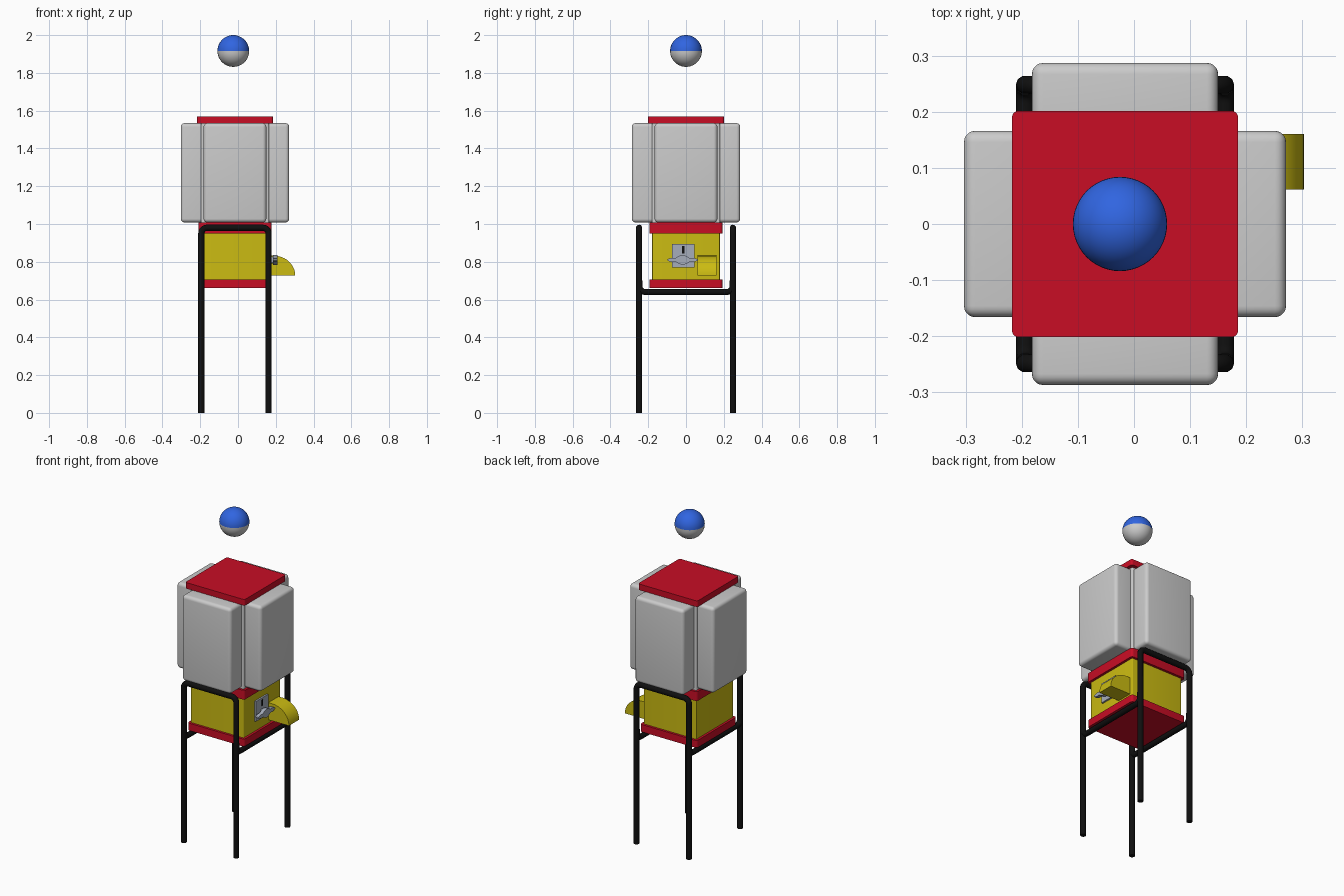
import bpy, bmesh
from math import cos, sin, pi
from mathutils import Vector

if "Cube" in bpy.data.objects:
    bpy.data.objects.remove(bpy.data.objects["Cube"])

CX = -0.016  # the cabinet axis sits slightly left of centre, the chute balances it


def material(name, rgb):
    m = bpy.data.materials.new(name)
    m.diffuse_color = (*rgb, 1)
    m.use_nodes = True
    m.node_tree.nodes["Principled BSDF"].inputs["Base Color"].default_value = m.diffuse_color
    return m


RED = material("red", (0.58, 0.004, 0.018))
YELLOW = material("yellow", (0.6, 0.5, 0.006))
BLACK = material("black", (0.005, 0.005, 0.005))
BLUE = material("blue", (0.03, 0.13, 0.75))
STEEL = material("steel", (0.38, 0.42, 0.5))


def finish(name, bm, mat=None):
    bmesh.ops.recalc_face_normals(bm, faces=bm.faces[:])
    me = bpy.data.meshes.new(name)
    bm.to_mesh(me)
    bm.free()
    ob = bpy.data.objects.new(name, me)
    bpy.context.collection.objects.link(ob)
    if mat:
        me.materials.append(mat)
    bpy.context.view_layer.objects.active = ob
    bpy.ops.object.select_all(action='DESELECT')
    ob.select_set(True)
    bpy.ops.object.shade_smooth_by_angle(angle=0.6)
    return ob


def box(name, lo, hi, mat=None, r=0, upright_only=False):
    """Box between two corners, rounded on all or only the upright edges."""
    lo, hi = Vector(lo), Vector(hi)
    bm = bmesh.new()
    bmesh.ops.create_cube(bm, size=1)
    for v in bm.verts:
        v.co = (lo + hi) / 2 + v.co * (hi - lo)
    if r:
        edges = [e for e in bm.edges if not upright_only
                 or abs(e.verts[0].co.z - e.verts[1].co.z) > 1e-4]
        bmesh.ops.bevel(bm, geom=edges, offset=r, segments=5, profile=0.5, affect='EDGES')
    return finish(name, bm, mat)


def square_block(name, half, z0, z1, mat=None, r=0):
    return box(name, (CX - half, -half, z0), (CX + half, half, z1), mat, r, True)


def extrude(name, pts, vec, mat):
    bm = bmesh.new()
    f = bm.faces.new([bm.verts.new(p) for p in pts])
    g = bmesh.ops.extrude_face_region(bm, geom=[f])
    # the starting face stays behind as the opposite cap
    bmesh.ops.translate(bm, vec=vec, verts=[v for v in g['geom'] if isinstance(v, bmesh.types.BMVert)])
    if not f.is_valid:
        bmesh.ops.holes_fill(bm, edges=bm.edges[:])
    return finish(name, bm, mat)


def tube(name, pts, radius, mat):
    cu = bpy.data.curves.new(name, 'CURVE')
    cu.dimensions = '3D'
    cu.bevel_depth = radius
    cu.bevel_resolution = 3
    cu.use_fill_caps = True
    sp = cu.splines.new('POLY')
    sp.points.add(len(pts) - 1)
    for p, co in zip(sp.points, pts):
        p.co = (*co, 1)
    sp.use_smooth = True
    ob = bpy.data.objects.new(name, cu)
    cu.materials.append(mat)
    bpy.context.collection.objects.link(ob)


def arch(half, z_end, z_bar, r):
    """2D path of a rounded U between two ends, arching up or down."""
    s = 1 if z_bar > z_end else -1
    left = [(-half + r - r * cos(a), z_bar - s * r + s * r * sin(a))
            for a in [i * pi / 12 for i in range(7)]]
    path = [(-half, z_end)] + left
    return path + [(-u, z) for u, z in reversed(path)]


# cabinet: base plate, dispenser body, collar, lid
square_block("base_plate", 0.193, 0.662, 0.707, RED, 0.015)
square_block("dispenser_body", 0.179, 0.70, 0.955, YELLOW, 0.005)
square_block("collar", 0.194, 0.95, 1.007, RED, 0.015)
square_block("lid", 0.2015, 1.533, 1.57, RED, 0.012)

# hopper: square core with a rounded panel on each side
square_block("hopper_core", 0.18, 1.0, 1.54, None, 0.008)
W, OUT, IN, Z0, Z1 = 0.166, 0.287, 0.12, 1.008, 1.534
for name, dx, dy in (("left", -1, 0), ("right", 1, 0), ("front", 0, -1), ("back", 0, 1)):
    a, b = sorted((dx * IN, dx * OUT)) if dx else (-W, W)
    c, d = sorted((dy * IN, dy * OUT)) if dy else (-W, W)
    box(name + "_panel", (CX + a, c, Z0), (CX + b, d, Z1), None, 0.02)

# stand: leg arches front and back, drooping cross bars at the sides
R = 0.0165
for name, s in (("front", -1), ("back", 1)):
    tube(name + "_legs", [(CX + u, s * 0.248, z) for u, z in arch(0.178, 0.0, 0.98, 0.03)], R, BLACK)
for name, s in (("left", -1), ("right", 1)):
    tube(name + "_cross_bar", [(CX + s * 0.178, u, z) for u, z in arch(0.246, 0.70, 0.64, 0.03)], R, BLACK)

# chute: quarter-round hood
hood = [(0.155, 0.0615, 0.727), (0.155, 0.0615, 0.832)]
hood += [(0.19 + 0.113 * sin(t), 0.0615, 0.727 + 0.105 * cos(t))
         for t in [i * pi / 24 for i in range(13)]]
extrude("chute", hood, (0, 0.099, 0), YELLOW)

# coin mechanism: plate, coin slot guide, shaft and winged handle
box("coin_plate", (0.155, -0.075, 0.77), (0.174, 0.045, 0.893), STEEL)
box("coin_slot", (0.17, -0.021, 0.845), (0.177, -0.009, 0.883), BLACK)
box("handle_shaft", (0.17, -0.033, 0.792), (0.192, 0.003, 0.828), STEEL, 0.008)
half = [(-0.08, 0.004), (-0.06, 0.011), (-0.035, 0.011), (-0.02, 0.021), (0, 0.026)]
upper = half + [(-y, z) for y, z in reversed(half[:-1])]
ring = [(-0.08, 0)] + upper + [(0.08, 0)] + [(y, -z) for y, z in reversed(upper)]
extrude("handle", [(0.186, y - 0.018, z + 0.81) for y, z in ring], (0.022, 0, 0), STEEL)

# floating two-tone ball
for name, s, mat in (("ball_top", 1, BLUE), ("ball_bottom", -1, None)):
    bm = bmesh.new()
    bmesh.ops.create_uvsphere(bm, u_segments=48, v_segments=24, radius=0.084)
    bmesh.ops.delete(bm, geom=[f for f in bm.faces if f.calc_center_median().z * s < 0], context='FACES')
    bmesh.ops.translate(bm, vec=(-0.025, 0, 1.916), verts=bm.verts[:])
    finish(name, bm, mat)
